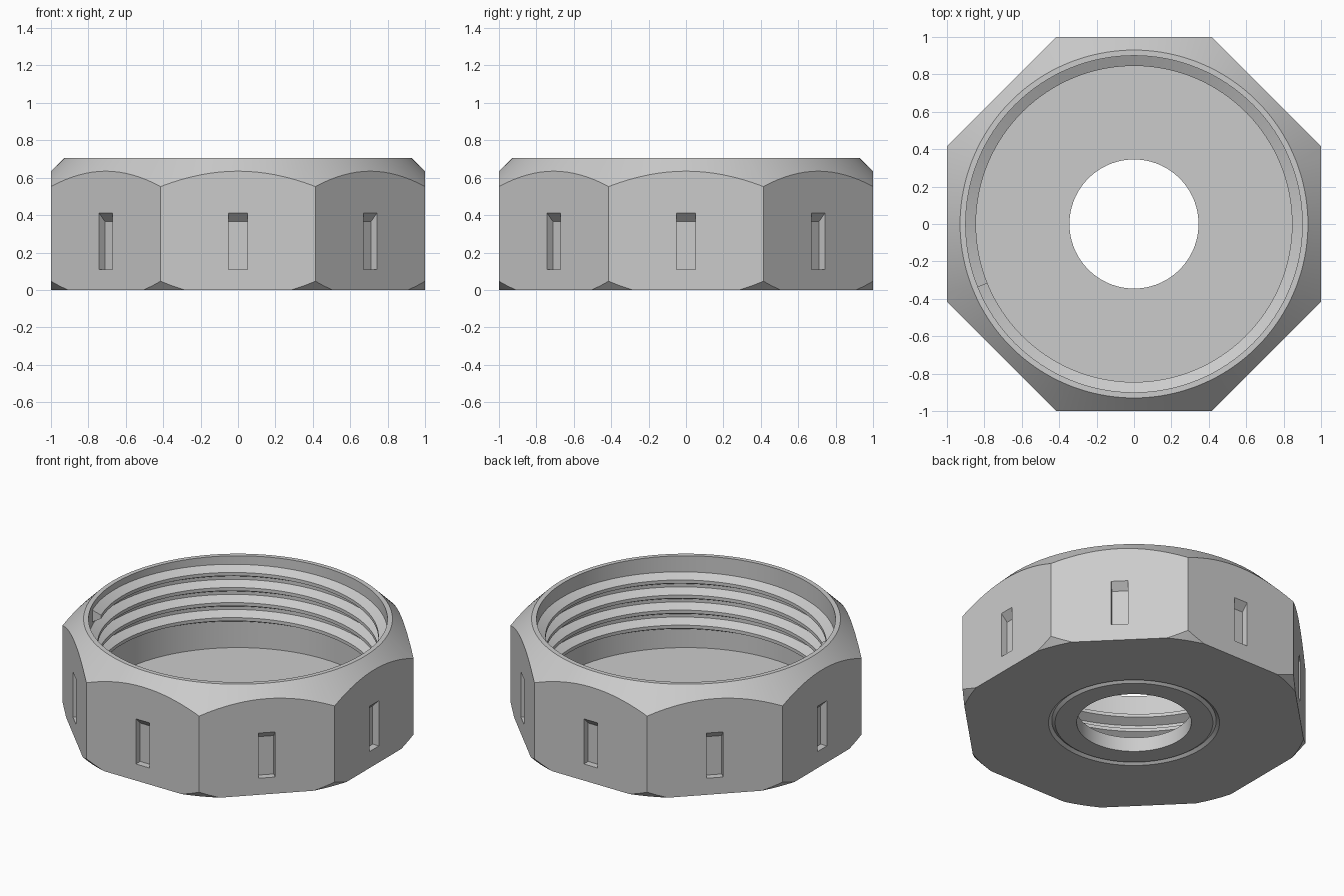
import bpy, bmesh, math
from mathutils import Matrix, Vector

cube = bpy.data.objects.get("Cube")
if cube:
    bpy.data.objects.remove(cube, do_unlink=True)

SEGS = 128
HEIGHT = 0.705

grey = bpy.data.materials.new("light grey")
grey.use_nodes = True
grey.diffuse_color = (0.6, 0.6, 0.6, 1)
grey.node_tree.nodes["Principled BSDF"].inputs["Base Color"].default_value = (0.6, 0.6, 0.6, 1)


def finish(name, bm):
    bmesh.ops.recalc_face_normals(bm, faces=bm.faces)
    mesh = bpy.data.meshes.new(name)
    bm.to_mesh(mesh)
    bm.free()
    mesh.materials.append(grey)
    obj = bpy.data.objects.new(name, mesh)
    bpy.context.collection.objects.link(obj)
    return obj


def select(obj):
    bpy.ops.object.select_all(action='DESELECT')
    obj.select_set(True)
    bpy.context.view_layer.objects.active = obj


def boolean(obj, cutter, operation):
    mod = obj.modifiers.new(operation.lower(), 'BOOLEAN')
    mod.operation = operation
    mod.solver = 'EXACT'
    mod.object = cutter
    select(obj)
    bpy.ops.object.modifier_apply(modifier=mod.name)
    bpy.data.objects.remove(cutter, do_unlink=True)


def sweep(bm, rings, closed):
    """Join successive rings of vertices with quads."""
    n = len(rings[0])
    pairs = list(zip(rings, rings[1:]))
    if closed:
        pairs.append((rings[-1], rings[0]))
    for a, b in pairs:
        for i in range(n):
            j = (i + 1) % n
            bm.faces.new((a[i], a[j], b[j], b[i]))


def ring(bm, section, angle, lift=0.0):
    return [bm.verts.new((r * math.cos(angle), r * math.sin(angle), z + lift))
            for r, z in section]


# Turned body: underside groove, both outer chamfers, bore, floor and hole
profile = [(0.345, 0), (0.475, 0), (0.495, 0.015), (0.515, 0), (1.04, 0),
           (1.14, 0.11), (1.14, 0.495), (0.93, HEIGHT), (0.90, HEIGHT),
           (0.90, 0.095), (0.345, 0.095)]
bm = bmesh.new()
sweep(bm, [ring(bm, profile, math.tau * i / SEGS) for i in range(SEGS)], True)
body = finish("nut_body", bm)

# Octagonal outside
bm = bmesh.new()
bmesh.ops.create_cone(bm, cap_ends=True, segments=8, depth=2,
                      radius1=1 / math.cos(math.pi / 8),
                      radius2=1 / math.cos(math.pi / 8),
                      matrix=Matrix.Rotation(math.pi / 8, 4, 'Z'))
for v in bm.verts:
    if abs(v.co.x) > 0.9:
        v.co.x = math.copysign(1, v.co.x)
boolean(body, finish("octagon_cutter", bm), 'INTERSECT')

# One slot with a sloping top in the middle of every flat
slot = [(0.955, 0.11), (1.05, 0.11), (1.05, 0.46), (0.955, 0.365)]
bm = bmesh.new()
for k in range(8):
    turn = Matrix.Rotation(k * math.pi / 4, 3, 'Z')
    sides = [[bm.verts.new(turn @ Vector((x, y, z))) for x, z in slot]
             for y in (-0.05, 0.05)]
    sweep(bm, sides, False)
    for side in sides:
        bm.faces.new(side)
boolean(body, finish("slot_cutter", bm), 'DIFFERENCE')

# Internal right-handed thread, running down from its top end
TURNS, PITCH, TOP, PER_TURN = 3.9, 0.1, 0.63, 128
section = [(0.905, -0.042), (0.845, -0.011), (0.845, 0.011), (0.905, 0.042)]
bm = bmesh.new()
rings = []
for i in range(int(TURNS * PER_TURN) + 1):
    t = i / PER_TURN
    rings.append(ring(bm, section, math.radians(202) - math.tau * t, TOP - PITCH * t))
sweep(bm, rings, False)
bm.faces.new(rings[0])
bm.faces.new(rings[-1])
thread = finish("inner_thread", bm)

for obj in (body, thread):
    select(obj)
    bpy.ops.object.shade_smooth_by_angle(angle=math.radians(20))
